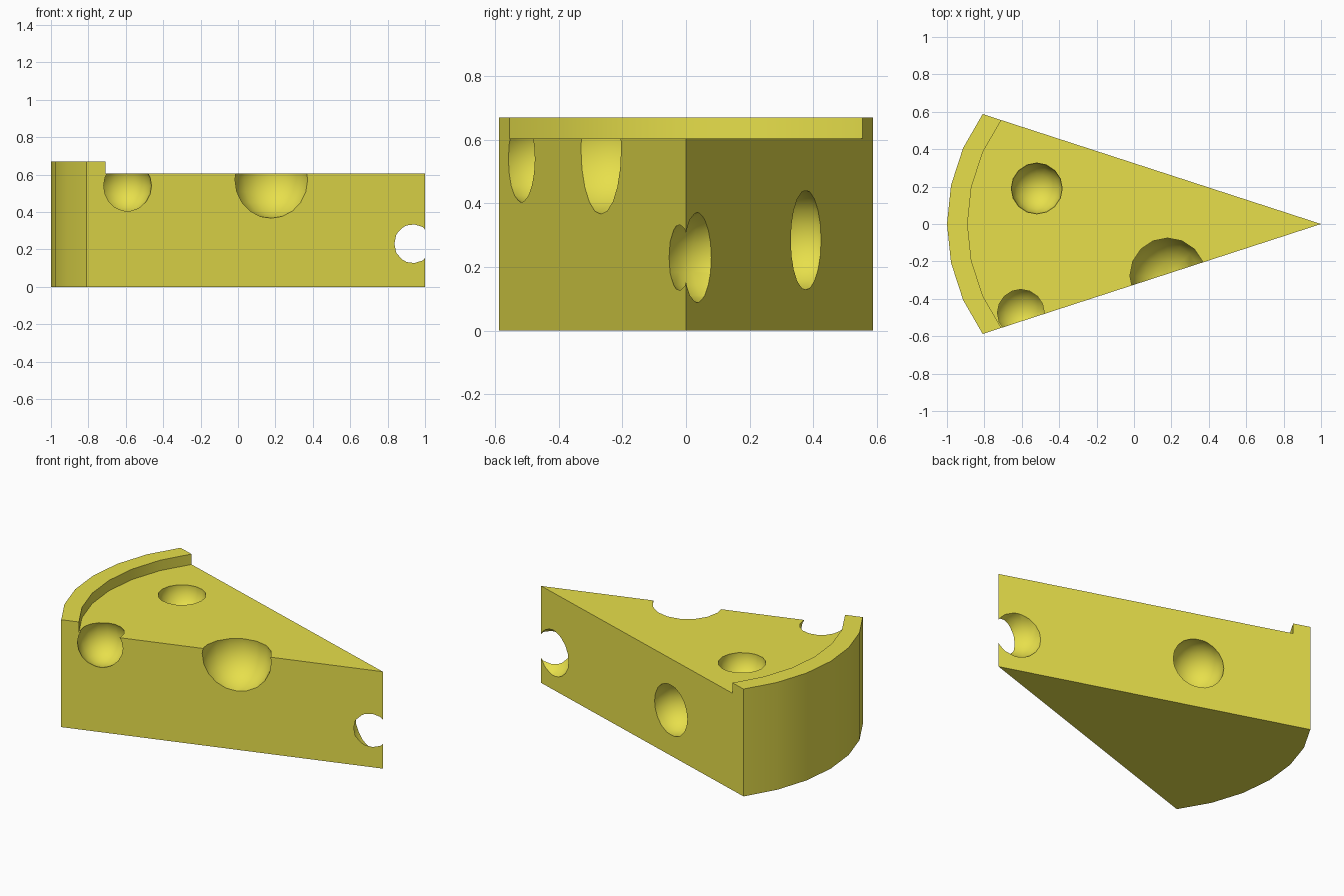
import bpy, bmesh, math
from mathutils import Vector

if "Cube" in bpy.data.objects:
    bpy.data.objects.remove(bpy.data.objects["Cube"])

TOP, RIM = 0.605, 0.67
SCALE = 0.945  # inner rind edge is the outer arc shrunk toward the tip

mat = bpy.data.materials.new("cheese_yellow")
mat.diffuse_color = (0.80, 0.74, 0.07, 1)
mat.use_nodes = True
mat.node_tree.nodes["Principled BSDF"].inputs["Base Color"].default_value = mat.diffuse_color

# Wedge with raised rind at the wide end
bm = bmesh.new()
arc = [(-math.cos(math.radians(a)), math.sin(math.radians(a))) for a in range(-36, 37, 12)]
inner = [(1 + (x - 1) * SCALE, y * SCALE) for x, y in arc]


def ring(points, z):
    return [bm.verts.new((x, y, z)) for x, y in points]


out_b, out_t = ring(arc, 0), ring(arc, RIM)
in_m, in_t = ring(inner, TOP), ring(inner, RIM)
tip_b, tip_t = ring([(1, 0)], 0)[0], ring([(1, 0)], TOP)[0]

bm.faces.new([tip_b] + out_b)
bm.faces.new([tip_t] + in_m)
for lo, hi in ((out_b, out_t), (out_t, in_t), (in_t, in_m)):
    for i in range(len(arc) - 1):
        bm.faces.new((lo[i], lo[i + 1], hi[i + 1], hi[i]))
for e in (0, -1):
    bm.faces.new((tip_b, out_b[e], out_t[e], in_t[e], in_m[e], tip_t))
bmesh.ops.recalc_face_normals(bm, faces=bm.faces)
mesh = bpy.data.meshes.new("cheese_wedge")
bm.to_mesh(mesh)
bm.free()
mesh.materials.append(mat)
cheese = bpy.data.objects.new("cheese_wedge", mesh)
bpy.context.collection.objects.link(cheese)

# Round holes: centre and radius
holes = [
    ((-0.52, 0.19, 0.60), 0.137),
    ((0.18, -0.277, 0.573), 0.207),
    ((-0.605, -0.475, 0.54), 0.143),
    ((0.903, 0.077, 0.23), 0.148),
    ((-0.168, 0.352, 0.285), 0.159),
]
for i, (centre, r) in enumerate(holes):
    bpy.ops.mesh.primitive_uv_sphere_add(segments=16, ring_count=10, radius=r, location=centre)
    cutter = bpy.context.object
    cutter.name = f"hole_cutter_{i + 1}"
    cutter.data.materials.append(mat)
    cutter.hide_render = True
    cutter.hide_set(True)
    mod = cheese.modifiers.new(f"hole_{i + 1}", 'BOOLEAN')
    mod.operation = 'DIFFERENCE'
    mod.solver = 'EXACT'
    mod.object = cutter

# Bake the holes, then remove the cutters
bpy.context.view_layer.update()
deps = bpy.context.evaluated_depsgraph_get()
baked = bpy.data.meshes.new_from_object(cheese.evaluated_get(deps))
cutters = [m.object for m in cheese.modifiers]
cheese.modifiers.clear()
cheese.data = baked
for c in cutters:
    bpy.data.objects.remove(c)

# Smooth hole interiors and rind, keep the cut edges sharp
bpy.ops.object.select_all(action='DESELECT')
cheese.select_set(True)
bpy.context.view_layer.objects.active = cheese
bpy.ops.object.shade_smooth_by_angle(angle=math.radians(35))
